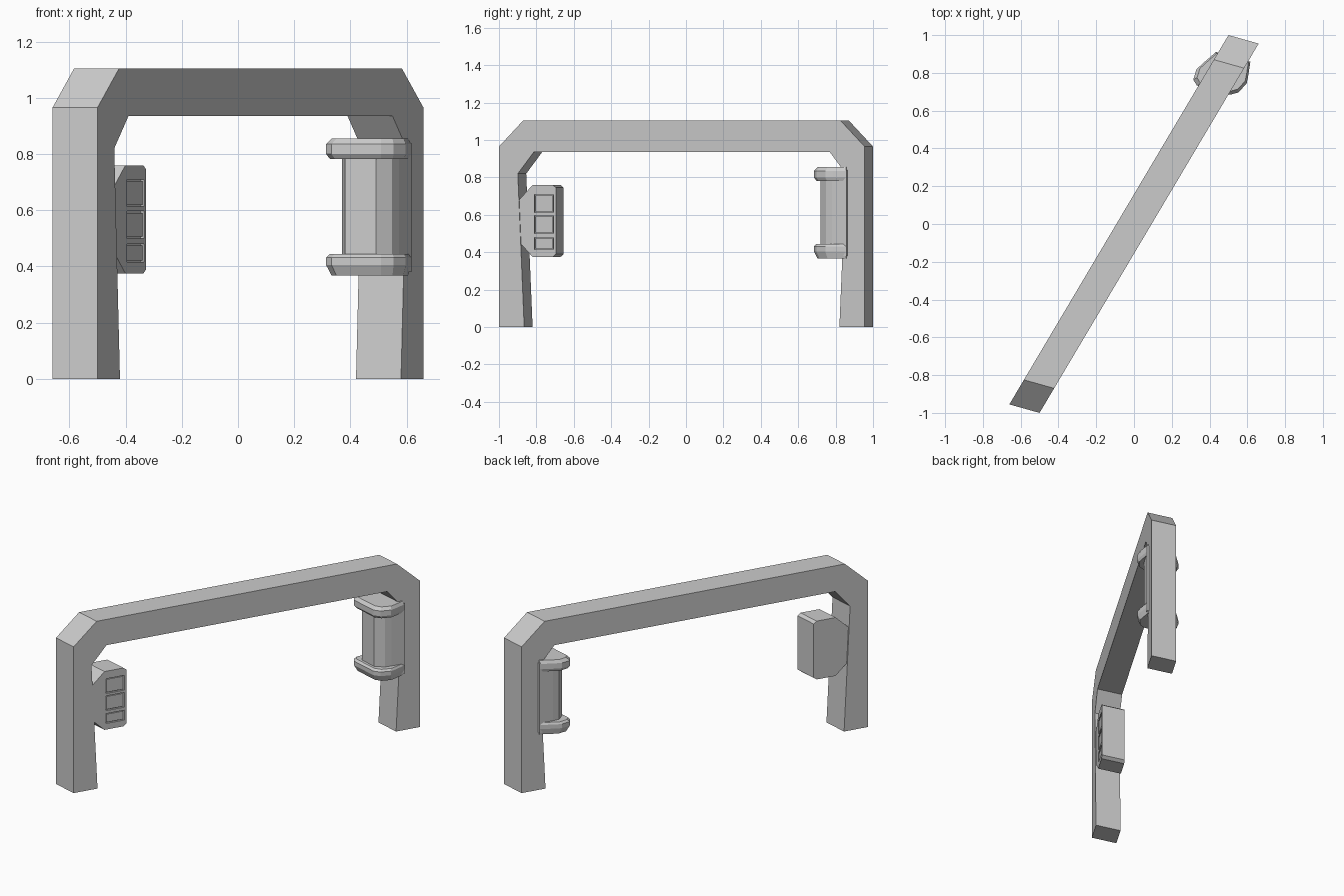
import bpy, bmesh
from mathutils import Matrix, Vector

if "Cube" in bpy.data.objects:
    bpy.data.objects.remove(bpy.data.objects["Cube"])

# Sheared frame: u runs along the diagonal span, v across the post, z up
HALF = Vector((0.58, 0.9775, 0))
SPAN = HALF.length
D = HALF.normalized()
E = Vector((0.16, -0.045, 0))
FRAME = Matrix(((D.x, E.x, 0, 0), (D.y, E.y, 0, 0), (0, 0, 1, 0), (0, 0, 0, 1)))
POST_U = 0.888 * SPAN          # inner face of each post


def loft(name, rings):
    """Skin a stack of equal rings given in (u, v, z)."""
    bm = bmesh.new()
    loops = [[bm.verts.new(FRAME @ Vector(p)) for p in r] for r in rings]
    n = len(loops[0])
    for a, b in zip(loops, loops[1:]):
        for i in range(n):
            j = (i + 1) % n
            bm.faces.new((a[i], a[j], b[j], b[i]))
    bm.faces.new(loops[0])
    bm.faces.new(loops[-1])
    bmesh.ops.recalc_face_normals(bm, faces=bm.faces)
    mesh = bpy.data.meshes.new(name)
    bm.to_mesh(mesh)
    bm.free()
    ob = bpy.data.objects.new(name, mesh)
    bpy.context.collection.objects.link(ob)
    return ob


def side_prism(name, profile, v0, v1):
    """Extrude a (u, z) profile across the post."""
    return loft(name, [[(u, v, z) for u, z in profile] for v in (v0, v1)])


def plan_loft(name, half, levels):
    """Symmetric plan outline (depth from post, half width), lofted by (z, scale)."""
    outline = half + [(a, -b) for a, b in reversed(half)]
    return loft(name, [[(POST_U - a * s, b * s, z) for a, b in outline]
                       for z, s in levels])


# Chamfered arch: right half profile mirrored to the left
outer = [(1.0, 0), (1.0, 0.965), (0.867, 1.105)]
inner = [(0.862, 0), (0.897, 0.82), (0.81, 0.935)]
right = [(f * SPAN, z) for f, z in inner[::-1][:2] + inner[:1] + outer]
left = [(-u, z) for u, z in reversed(right)]
side_prism("gate_arch", right + left, -0.5, 0.5)

# Faceted lamp housing on the right post, between two bevelled flanges
plan_loft("lamp_body", [(-0.02, 0.58), (0.07, 0.58), (0.11, 0.56), (0.155, 0.34)],
          [(0.38, 1), (0.84, 1)])
flange = [(-0.015, 0.58), (0.06, 0.75), (0.10, 0.83), (0.16, 0.75), (0.185, 0.55)]
plan_loft("lamp_top_flange", flange,
          [(0.782, 0.93), (0.80, 1), (0.835, 1), (0.855, 0.9)])
plan_loft("lamp_bottom_flange", flange,
          [(0.367, 0.9), (0.405, 1), (0.432, 1), (0.445, 0.93)])

# Sensor box on the left post, tapering into the post
sensor = [(-0.03, 0.655), (0.08, 0.76), (0.205, 0.76), (0.225, 0.745),
          (0.225, 0.39), (0.205, 0.375), (0.08, 0.375), (-0.03, 0.48)]
box = side_prism("sensor_box", [(a - POST_U, z) for a, z in sensor], -0.46, 0.46)

# Three shallow recessed windows on its front side, each holding a panel
for i, (z0, z1) in enumerate([(0.415, 0.48), (0.50, 0.597), (0.613, 0.71)]):
    def rect(g):
        a0, a1 = 0.09 + g - POST_U, 0.21 - g - POST_U
        return [(a0, z0 + g), (a1, z0 + g), (a1, z1 - g), (a0, z1 - g)]
    cutter = side_prism(f"window_cutter_{i}", rect(0), 0.38, 0.55)
    cutter.hide_render = True
    cutter.hide_set(True)
    mod = box.modifiers.new(f"window_{i}", "BOOLEAN")
    mod.operation = "DIFFERENCE"
    mod.solver = "EXACT"
    mod.object = cutter
    side_prism(f"sensor_panel_{i}", rect(0.006), 0.37, 0.44)
